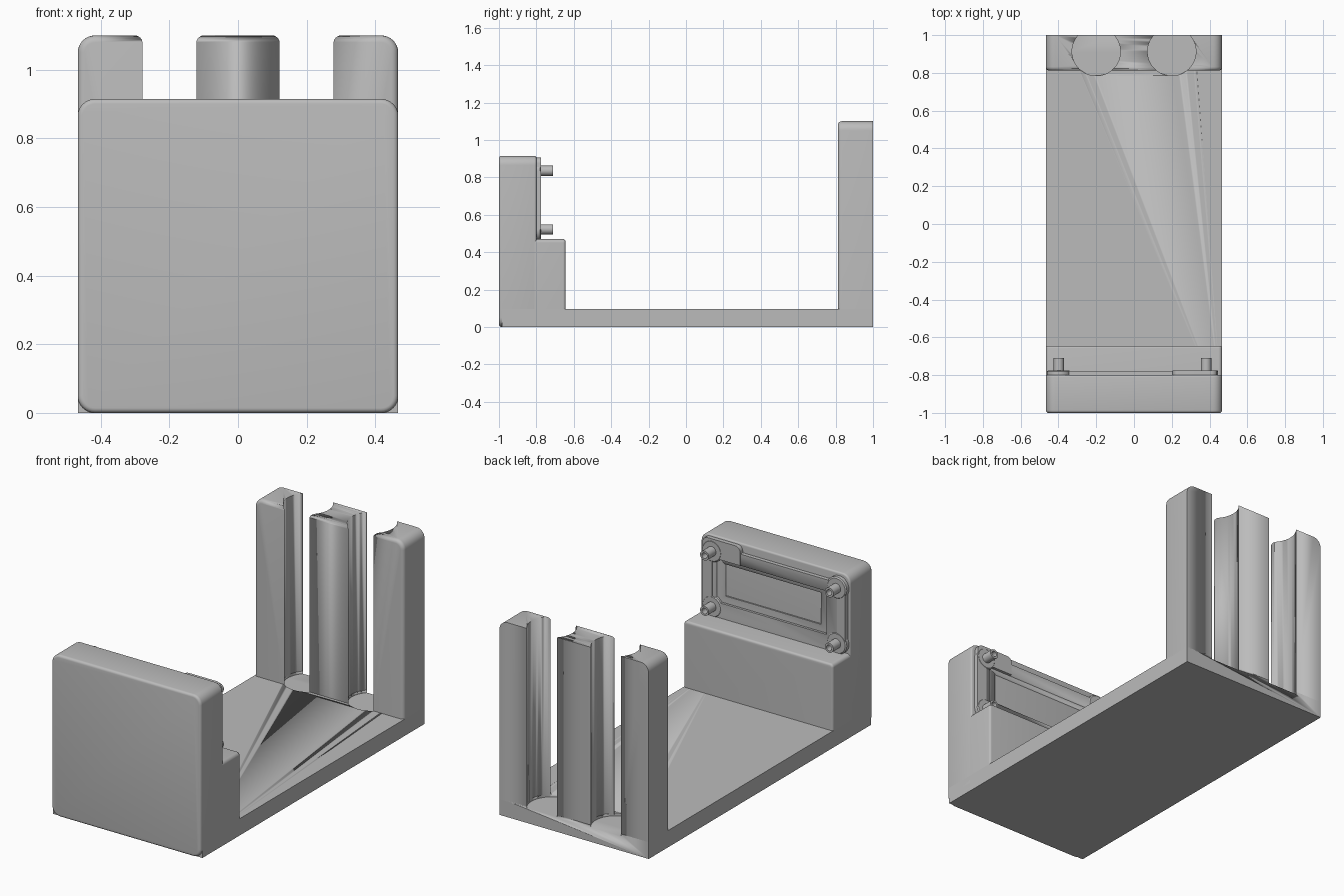
import bpy, bmesh, math

if "Cube" in bpy.data.objects:
    bpy.data.objects.remove(bpy.data.objects["Cube"])

grey = bpy.data.materials.new("plain grey")
grey.diffuse_color = (0.5, 0.5, 0.5, 1)
grey.use_nodes = True
grey.node_tree.nodes["Principled BSDF"].inputs["Base Color"].default_value = grey.diffuse_color
W = 0.467


def finish(name, bm):
    bmesh.ops.recalc_face_normals(bm, faces=bm.faces)
    me = bpy.data.meshes.new(name)
    bm.to_mesh(me)
    bm.free()
    me.materials.append(grey)
    ob = bpy.data.objects.new(name, me)
    bpy.context.collection.objects.link(ob)
    bpy.ops.object.select_all(action='DESELECT')
    ob.select_set(True)
    bpy.context.view_layer.objects.active = ob
    bpy.ops.object.shade_smooth_by_angle(angle=math.radians(35))
    return ob


def slab(name, x0, x1, z0, z1, y0, y1, top=0.0, bottom=0.0, front=0.0, back=0.0):
    """Rounded outline in x-z, extruded along y, with optional rim fillets."""
    pts = []
    for cx, cz, a, r in ((x1, z1, 0, top), (x0, z1, 90, top),
                         (x0, z0, 180, bottom), (x1, z0, 270, bottom)):
        sx, sz = (1 if cx == x1 else -1), (1 if cz == z1 else -1)
        for i in range(9 if r else 1):
            t = math.radians(a + i * 90 / 8)
            pts.append((cx - sx * r + r * math.cos(t), cz - sz * r + r * math.sin(t))
                       if r else (cx, cz))
    bm = bmesh.new()
    face = bm.faces.new([bm.verts.new((x, y0, z)) for x, z in pts])
    ext = bmesh.ops.extrude_face_region(bm, geom=[face])
    bmesh.ops.translate(bm, vec=(0, y1 - y0, 0),
                        verts=[g for g in ext['geom'] if isinstance(g, bmesh.types.BMVert)])
    for y, r in ((y0, front), (y1, back)):
        if r:
            rim = [e for e in bm.edges if all(abs(v.co.y - y) < 1e-5 for v in e.verts)
                   and any(v.co.z > z0 + 1e-4 or bottom for v in e.verts)]
            bmesh.ops.bevel(bm, geom=rim, offset=r, segments=4, profile=0.5, affect='EDGES')
    return finish(name, bm)


def lathe(name, profile, x, y, z, n=32):
    """Revolve (radius, depth) points about an axis along +y."""
    bm = bmesh.new()
    rings = [[bm.verts.new((x + r * math.cos(2 * math.pi * i / n), y + d,
                            z + r * math.sin(2 * math.pi * i / n))) for i in range(n)]
             for r, d in profile]
    for a, b in zip(rings, rings[1:]):
        for i in range(n):
            j = (i + 1) % n
            bm.faces.new((a[i], a[j], b[j], b[i]))
    bm.faces.new(rings[0])
    bm.faces.new(rings[-1])
    return finish(name, bm)


def cut(target, cutter):
    m = target.modifiers.new("cut", 'BOOLEAN')
    m.operation, m.solver, m.object = 'DIFFERENCE', 'EXACT', cutter
    cutter.hide_render = True
    cutter.hide_set(True)


# Base plate, rear wall and front block with its step
base = slab("base_plate", -W, W, 0, 0.095, -0.985, 1)
wall = slab("rear_wall", -W, W, 0.088, 1.10, 0.812, 1, top=0.05, front=0.02)
slab("front_block", -W, W, 0, 0.915, -1, -0.8, top=0.05, bottom=0.05, front=0.014, back=0.01)
slab("front_step", -W, W, 0.02, 0.47, -0.9, -0.645, top=0.02, back=0.012)

# Two round channels down the rear wall, sunk slightly into the base
for side in (-1, 1):
    bm = bmesh.new()
    bmesh.ops.create_cone(bm, cap_ends=True, segments=64, radius1=0.128, radius2=0.128, depth=1.4)
    bmesh.ops.translate(bm, vec=(side * 0.2, 0.913, 0.78), verts=bm.verts)
    c = finish("channel_cutter", bm)
    cut(wall, c)
    cut(base, c)

# Mounting frame on the back of the front block, with an inner lip
frame = slab("mount_frame", -0.42, 0.42, 0.46, 0.865, -0.81, -0.778)
cut(frame, slab("window_cutter", -0.335, 0.36, 0.555, 0.80, -0.9, -0.7))
lip = slab("window_lip", -0.345, 0.37, 0.545, 0.81, -0.81, -0.792)
cut(lip, slab("lip_cutter", -0.29, 0.31, 0.595, 0.775, -0.9, -0.7))
slab("frame_tab", 0.205, 0.44, 0.80, 0.905, -0.81, -0.776, top=0.03)

# Corner bosses with hollow pegs
for x in (-0.398, 0.382):
    for z in (0.522, 0.835):
        lathe("corner_boss", [(0.062, 0), (0.062, 0.03), (0.055, 0.035)], x, -0.81, z)
        lathe("hollow_peg", [(0.027, 0), (0.027, 0.09), (0.016, 0.09), (0.016, 0.05)], x, -0.80, z)

# Side rails joining the bosses
slab("side_rail_left", -0.452, -0.40, 0.52, 0.835, -0.81, -0.776)
slab("side_rail_right", 0.38, 0.444, 0.52, 0.835, -0.81, -0.776)
